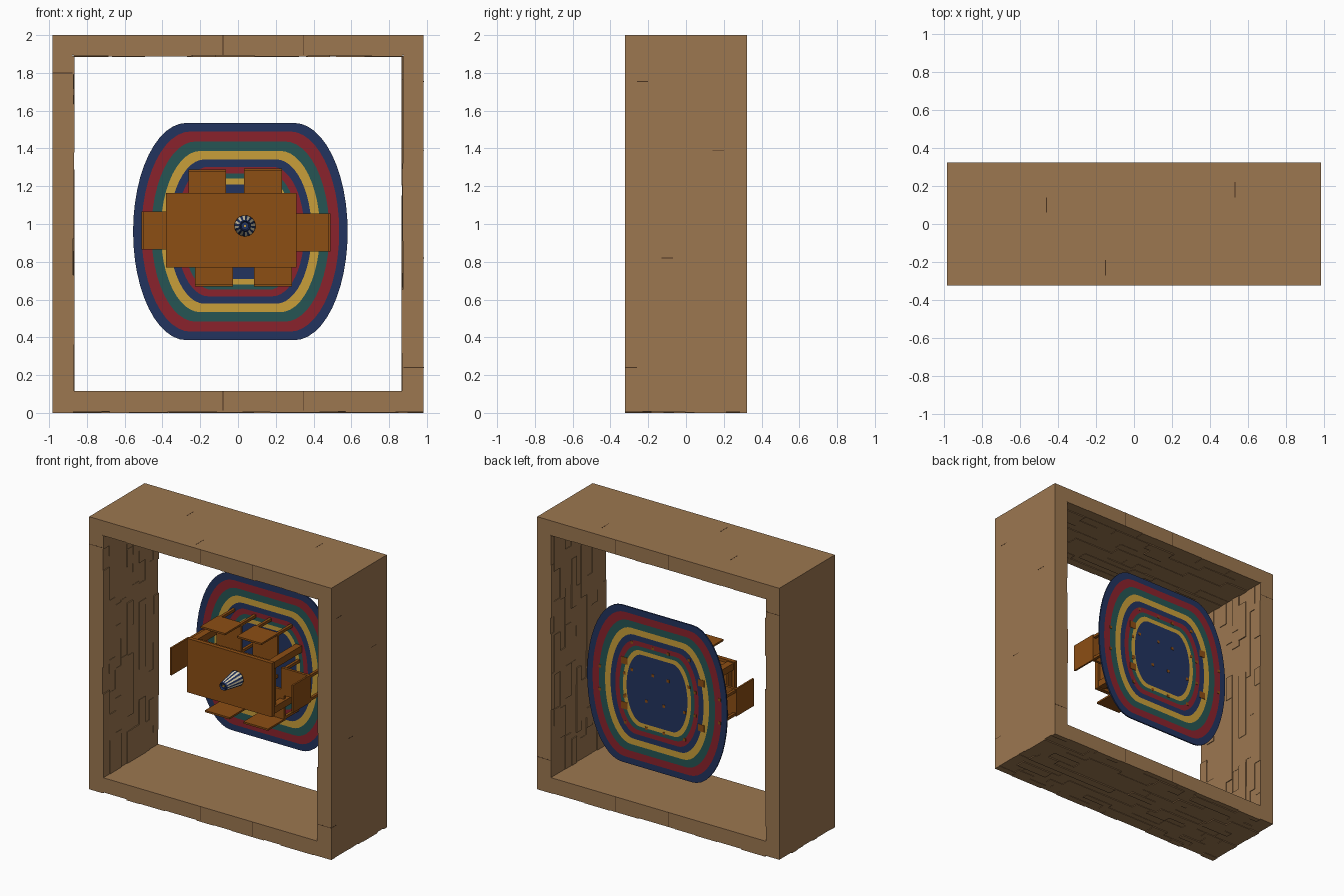
import bpy, bmesh, math, random
from mathutils import Vector

if "Cube" in bpy.data.objects:
    bpy.data.objects.remove(bpy.data.objects["Cube"])

random.seed(4)


def material(name, hexcol):
    def lin(c):
        return c / 12.92 if c <= 0.04045 else ((c + 0.055) / 1.055) ** 2.4
    rgb = [lin(int(hexcol[i:i + 2], 16) / 255) for i in (0, 2, 4)]
    m = bpy.data.materials.new(name)
    m.diffuse_color = (*rgb, 1)
    m.use_nodes = True
    m.node_tree.nodes["Principled BSDF"].inputs["Base Color"].default_value = m.diffuse_color
    return m


WALL = material("wall_wood", "9C7750")
SEAM = material("seam_dark", "4A3320")
WOOD = material("furniture_wood", "8C4E14")
NAVY = material("navy", "22335F")
RED = material("red", "8A222C")
GREEN = material("green", "265553")
YELLOW = material("yellow", "C99F3A")
CREAM = material("cream", "E4D9B8")


def finish(name, bm, mats):
    bmesh.ops.recalc_face_normals(bm, faces=bm.faces)
    me = bpy.data.meshes.new(name)
    bm.to_mesh(me)
    bm.free()
    for m in mats:
        me.materials.append(m)
    ob = bpy.data.objects.new(name, me)
    bpy.context.collection.objects.link(ob)
    return ob


def boxes(name, spans, mat):
    """One object from boxes given as opposite corner pairs."""
    bm = bmesh.new()
    for p, q in spans:
        p, q = Vector(p), Vector(q)
        size, mid = q - p, (p + q) / 2
        for v in bmesh.ops.create_cube(bm, size=1)["verts"]:
            v.co = Vector([mid[i] + v.co[i] * abs(size[i]) for i in range(3)])
    return finish(name, bm, [mat])


# Room shell: four slabs, each with uneven planks on one face
D = 0.322


def planks(lo, hi, base, sign, axis):
    """Plank boxes running along axis (0 or 2), standing out from plane base."""
    out, y = [], -D
    while y < D - 0.001:
        y2 = y + random.uniform(0.04, 0.075)
        if D - y2 < 0.03:
            y2 = D
        a = lo
        while a < hi - 0.001:
            a2 = a + random.uniform(0.09, 0.3)
            if hi - a2 < 0.06:
                a2 = hi
            h = sign * random.choice((0.003, 0.005, 0.008, 0.011))
            p, q = [0, y, 0], [0, y2, 0]
            p[axis], q[axis] = a, a2
            p[2 - axis], q[2 - axis] = base - sign * 0.005, base + h
            out.append((p, q))
            a = a2
        y = y2
    return out


W = 0.983
boxes("floor_slab", [((-W, -D, 0.011), (W, D, 0.115))] + planks(-W, W, 0.011, -1, 0), WALL)
boxes("ceiling_slab", [((-W, -D, 1.896), (W, D, 2))] + planks(-0.87, 0.87, 1.896, -1, 0), WALL)
for s, side in ((-1, "left"), (1, "right")):
    boxes(side + "_wall", [((s * W, -D, 0.1), (s * 0.876, D, 1.9))]
          + planks(0.115, 1.89, s * 0.876, -s, 2), WALL)

# Hairline joints on the front and back edges, short splits on the outer faces
e, t = 0.0006, 0.002
joints = []
for s in (-1, 1):
    for x in (-0.08, 0.345):
        for z1, z2 in ((0.012, 0.115), (1.896, 2)):
            joints.append(((x - t, s * (D - 0.002), z1), (x + t, s * (D + e), z2)))
    joints.append(((-W, s * (D - 0.002), 1.798), (-0.876, s * (D + e), 1.802)))
    joints.append(((0.876, s * (D - 0.002), 0.238), (W, s * (D + e), 0.242)))
for x, y in ((-0.46, 0.1), (-0.15, -0.23), (0.53, 0.18)):
    joints.append(((x - t, y - 0.04, 1.998), (x + t, y + 0.04, 2 + e)))
for y, z in ((-0.23, 1.755), (0.17, 1.39), (-0.1, 0.82), (-0.29, 0.24)):
    joints.append(((W - 0.002, y - 0.03, z - t), (W + e, y + 0.03, z + t)))
boxes("wood_joints", joints, SEAM)

# Rug: concentric bands with straight top and bottom and elliptical ends
CX, CZ, RUG_F, RUG_B = 0.0125, 0.96, 0.308, 0.318


def rug_loop(bm, s, y, n=24):
    pts = []
    for side in (1, -1):
        for i in range(n + 1):
            a = math.pi * (0.5 - i / n)
            x, z = 0.285 + 0.283 * math.cos(a), 0.575 * math.sin(a)
            pts.append(bm.verts.new((CX + side * s * x, y, CZ + side * s * z)))
    return pts


def bridge(bm, a, b, mi):
    for i in range(len(a)):
        j = (i + 1) % len(a)
        bm.faces.new((a[i], a[j], b[j], b[i])).material_index = mi


scales = [h / 0.575 for h in (0.575, 0.53, 0.477, 0.427, 0.382, 0.343, 0.308, 0.28, 0.25)]
bm = bmesh.new()
rims = []
for y in (RUG_F, RUG_B):
    loops = [rug_loop(bm, s, y) for s in scales]
    for i in range(len(loops) - 1):
        bridge(bm, loops[i], loops[i + 1], i % 4)
    bm.faces.new(loops[-1]).material_index = 0
    rims.append(loops[0])
bridge(bm, rims[0], rims[1], 0)
finish("rug", bm, [NAVY, RED, GREEN, YELLOW])

# Table: top, apron and legs that reach through the rug
X1, X2, Z1, Z2, TOP, FOOT = -0.38, 0.31, 0.77, 1.165, -0.05, 0.3205
boxes("table_top", [((X1, TOP, Z1), (X2, TOP + 0.03, Z2))], WOOD)
L, g = 0.05, 0.008
legs = [((x, TOP + 0.03, z), (x + L, FOOT, z + L))
        for x in (X1 + g, X2 - g - L) for z in (Z1 + g, Z2 - g - L)]
boxes("table_legs", legs, WOOD)
k = 0.02
boxes("table_apron", [
    ((X1 + L, TOP + 0.03, z), (X2 - L, TOP + 0.075, z + 0.015)) for z in (Z1 + k, Z2 - k - 0.015)] + [
    ((x, TOP + 0.03, Z1 + L), (x + 0.015, TOP + 0.075, Z2 - L)) for x in (X1 + k, X2 - k - 0.015)], WOOD)


# Chairs: back panel, seat and four legs; (x, z) is the middle of the back
def chair(name, x, z, dx, dz):
    def span(u1, u2, v1, v2, y1, y2):
        def at(u, v, y):
            return (x - dx * v + dz * u, y, z - dz * v + dx * u)
        return at(u1, v1, y1), at(u2, v2, y2)
    h, depth, l = 0.1, 0.228, 0.02
    parts = [span(-h, h, 0, 0.013, -0.06, 0.145),
             span(-h, h, 0.013, depth, 0.125, 0.145)]
    for u in (-h + 0.005, h - 0.005 - l):
        for v in (0.004, depth - 0.005 - l):
            parts.append(span(u, u + l, v, v + l, 0.145, FOOT))
    boxes(name, parts, WOOD)


chair("chair_left", -0.51, 0.965, -1, 0)
chair("chair_right", 0.49, 0.955, 1, 0)
chair("chair_upper_left", -0.163, 1.288, 0, 1)
chair("chair_upper_right", 0.132, 1.295, 0, 1)
chair("chair_lower_left", -0.127, 0.668, 0, -1)
chair("chair_lower_right", 0.185, 0.668, 0, -1)

# Vase: striped tapering body with a dark mouth and a small yellow centre
bm = bmesh.new()
N = 24
rings = []
for r, y in ((0.04, -0.05), (0.056, -0.07), (0.05, -0.11), (0.032, -0.22), (0.026, -0.23), (0.02, -0.215)):
    rings.append([bm.verts.new((0.037 + r * math.cos(2 * math.pi * i / N), y,
                                0.99 + r * math.sin(2 * math.pi * i / N))) for i in range(N)])
for k, (a, b) in enumerate(zip(rings, rings[1:])):
    for i in range(N):
        j = (i + 1) % N
        f = bm.faces.new((a[i], a[j], b[j], b[i]))
        f.material_index = 1 if k >= 3 or i % 2 else 0
for ring in (rings[0], rings[-1]):
    bm.faces.new(ring).material_index = 1
finish("vase", bm, [CREAM, NAVY])
boxes("vase_centre", [((0.031, -0.222, 0.984), (0.043, -0.21, 0.996))], YELLOW)
